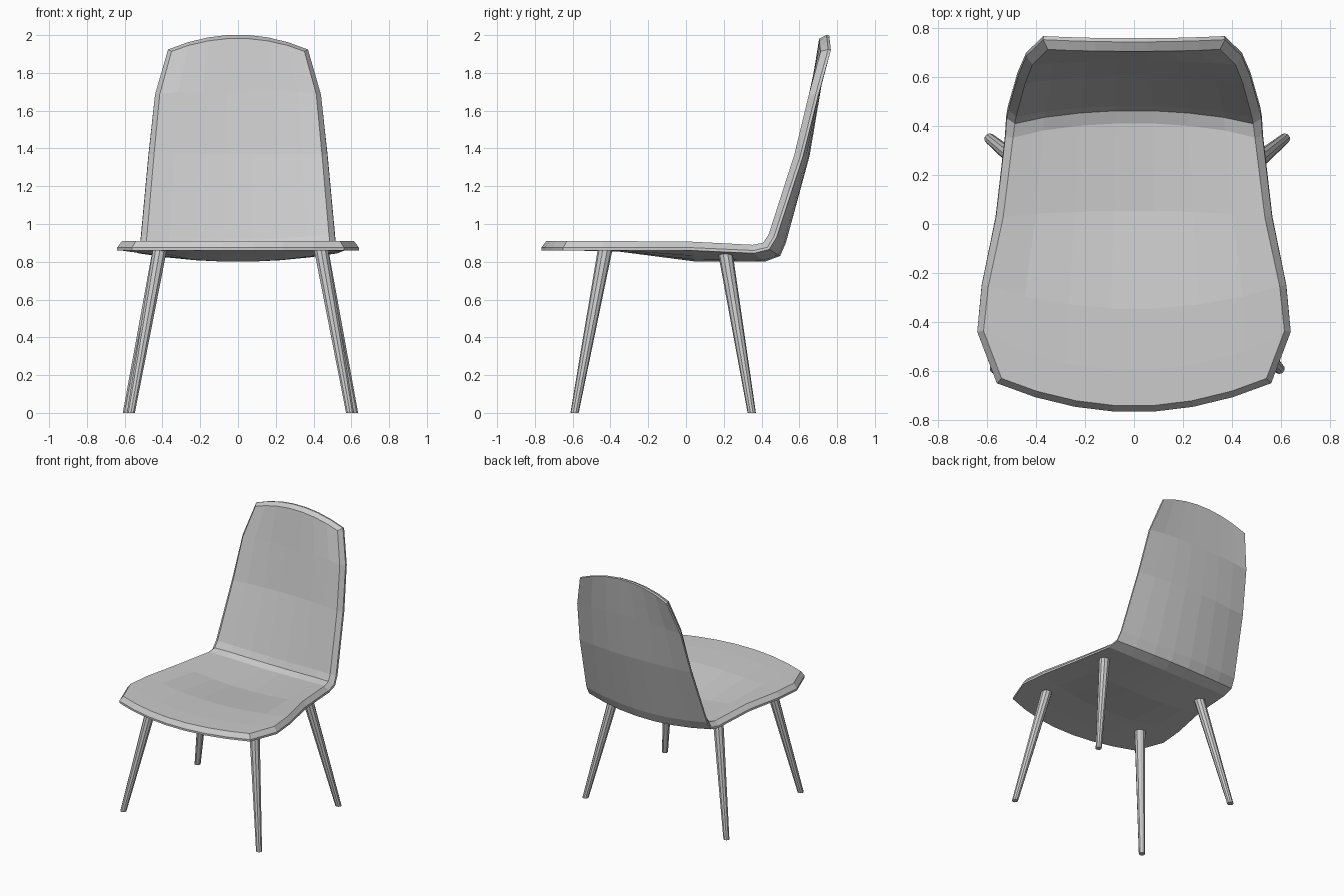
import bpy, bmesh
from mathutils import Vector

if "Cube" in bpy.data.objects:
    bpy.data.objects.remove(bpy.data.objects["Cube"])


def add_object(name, bm):
    mesh = bpy.data.meshes.new(name)
    bm.to_mesh(mesh)
    bm.free()
    obj = bpy.data.objects.new(name, mesh)
    bpy.context.collection.objects.link(obj)
    return obj


# Shell rows, front lip to top of back: centre y, centre z, rim y, rim z, half width
ROWS = [
    (-0.768, 0.86, -0.65, 0.86, 0.56),
    (-0.60, 0.86, -0.44, 0.86, 0.64),
    (-0.35, 0.853, -0.25, 0.86, 0.622),
    (0.05, 0.80, 0.03, 0.86, 0.565),
    (0.42, 0.80, 0.36, 0.845, 0.527),
    (0.50, 0.83, 0.44, 0.865, 0.522),
    (0.53, 0.90, 0.48, 0.93, 0.515),
    (0.655, 1.36, 0.62, 1.36, 0.475),
    (0.712, 1.70, 0.70, 1.68, 0.44),
    (0.758, 2.00, 0.767, 1.92, 0.37),
]
COLS = [-1, -0.72, -0.43, -0.15, 0.15, 0.43, 0.72, 1]
THICK, LIP, CHAMFER = 0.05, 0.015, 0.025


def build_shell():
    # Underside sheet lofted across the rows
    bm = bmesh.new()
    grid = [[bm.verts.new((w * u, yc + (yr - yc) * u * u, zc + (zr - zc) * u * u))
             for u in COLS] for yc, zc, yr, zr, w in ROWS]
    for a, b in zip(grid, grid[1:]):
        for j in range(len(COLS) - 1):
            bm.faces.new((a[j], a[j + 1], b[j + 1], b[j]))
    bm.normal_update()

    # Upper sheet: offset copy with a chamfered border
    under = list(bm.faces)
    copy = bmesh.ops.duplicate(bm, geom=list(bm.verts) + list(bm.edges) + under)["geom"]
    bm.normal_update()
    upper_verts = [g for g in copy if isinstance(g, bmesh.types.BMVert)]
    upper_faces = [g for g in copy if isinstance(g, bmesh.types.BMFace)]
    for v, n in [(v, v.normal.copy()) for v in upper_verts]:
        v.co += n * LIP
    bm.normal_update()
    bmesh.ops.inset_region(bm, faces=upper_faces, thickness=CHAMFER,
                           depth=THICK - LIP, use_boundary=True,
                           use_even_offset=True)

    # Close the rim between the two sheets
    bmesh.ops.bridge_loops(bm, edges=[e for e in bm.edges if e.is_boundary])
    bmesh.ops.recalc_face_normals(bm, faces=bm.faces)
    return add_object("seat_shell", bm)


def build_leg(name, top, foot):
    # Tapered leg, sheared so the foot sits flat on the floor
    bm = bmesh.new()
    bmesh.ops.create_cone(bm, cap_ends=True, segments=10, radius1=0.022,
                          radius2=0.039, depth=1)
    for v in bm.verts:
        t = v.co.z + 0.5
        c = Vector(foot).lerp(Vector(top), t)
        v.co = (c.x + v.co.x, c.y + v.co.y, c.z)
    return add_object(name, bm)


build_shell()

# Four splayed legs
SHIFT = 0.013
for side, s in (("left", -1), ("right", 1)):
    build_leg(f"front_leg_{side}", (s * 0.425 + SHIFT, -0.427, 0.872),
              (s * 0.58 + SHIFT, -0.59, 0))
    build_leg(f"back_leg_{side}", (s * 0.43 + SHIFT, 0.207, 0.855),
              (s * 0.602 + SHIFT, 0.348, 0))
